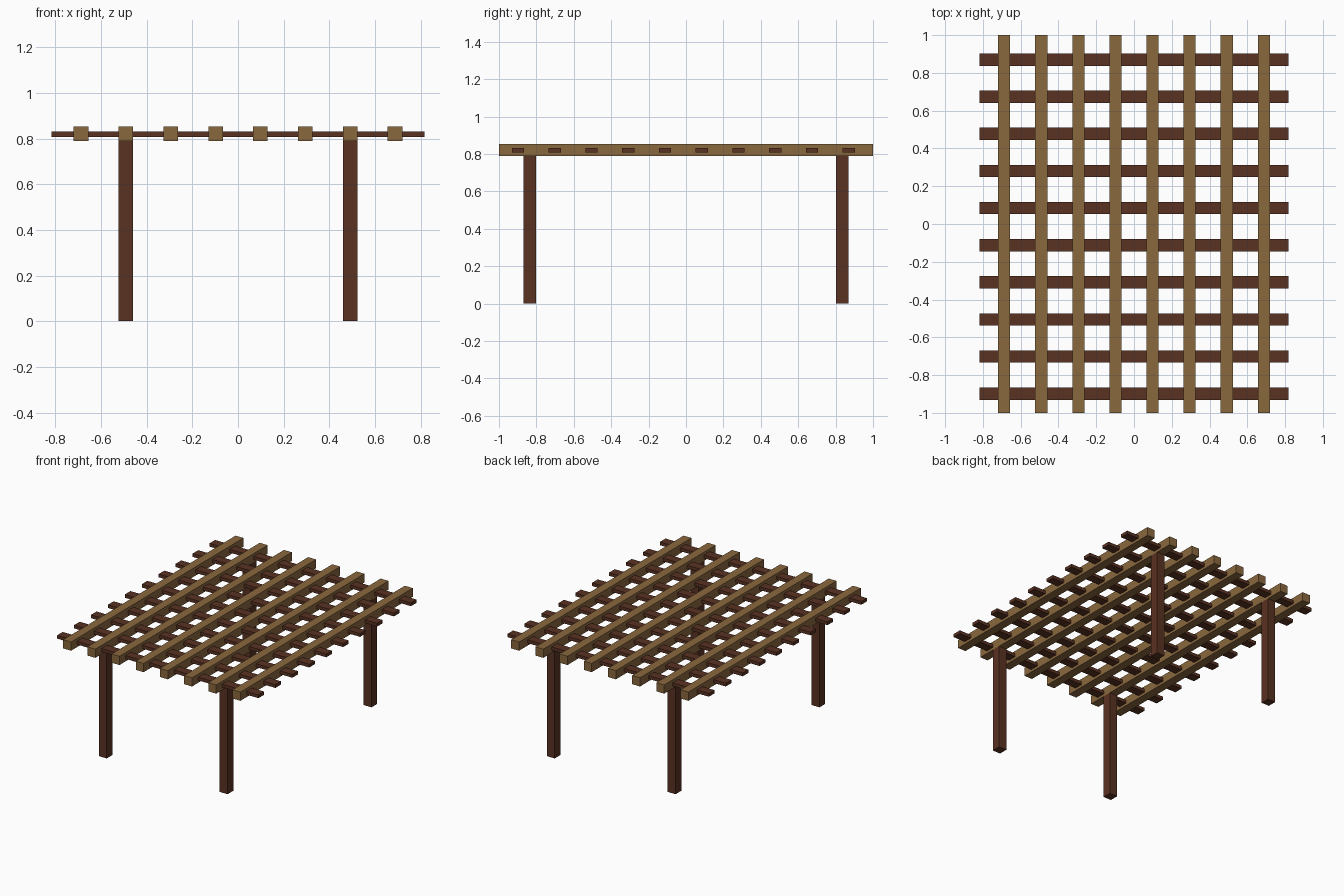
import bpy

if "Cube" in bpy.data.objects:
    bpy.data.objects.remove(bpy.data.objects["Cube"])


def material(name, color):
    m = bpy.data.materials.new(name)
    m.diffuse_color = (*color, 1)
    m.use_nodes = True
    m.node_tree.nodes["Principled BSDF"].inputs["Base Color"].default_value = m.diffuse_color
    return m


light_wood = material("light wood", (0.254, 0.138, 0.048))
dark_wood = material("dark wood", (0.102, 0.032, 0.016))


def box(name, center, size, mat):
    bpy.ops.mesh.primitive_cube_add(size=1, location=center)
    ob = bpy.context.object
    ob.name = name
    ob.scale = size
    bpy.ops.object.transform_apply(location=False, rotation=False, scale=True)
    ob.data.materials.append(mat)
    return ob


SPACING = 0.1965
BEAM_BOTTOM, BEAM_TOP = 0.789, 0.853

# Eight long beams running front to back
for i in range(8):
    box(f"roof_beam_{i + 1}", ((i - 3.5) * SPACING, 0, (BEAM_BOTTOM + BEAM_TOP) / 2),
        (0.064, 2.0, BEAM_TOP - BEAM_BOTTOM), light_wood)

# Ten thin slats threaded crosswise through the beams
for i in range(10):
    box(f"cross_slat_{i + 1}", (0, -0.014 + (i - 4.5) * SPACING, 0.82),
        (1.636, 0.065, 0.024), dark_wood)

# Four corner posts under the second beam from each side
for x_name, sx in (("left", -1), ("right", 1)):
    for y_name, sy in (("front", -1), ("back", 1)):
        box(f"{y_name}_{x_name}_post", (sx * 2.5 * SPACING, sy * 0.835, BEAM_BOTTOM / 2),
            (0.064, 0.066, BEAM_BOTTOM), dark_wood)
